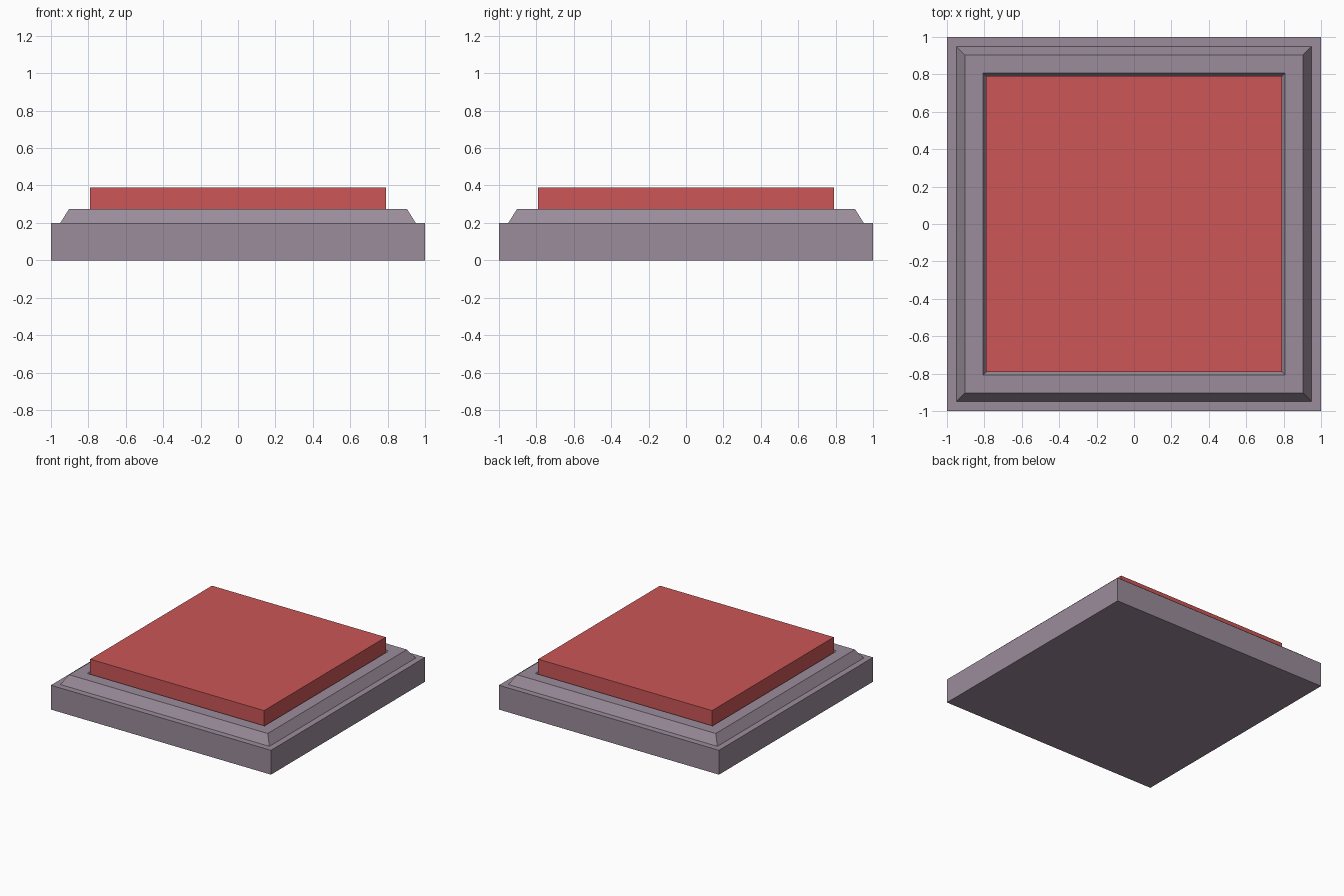
import bpy, bmesh

if "Cube" in bpy.data.objects:
    bpy.data.objects.remove(bpy.data.objects["Cube"])


def material(name, rgb):
    m = bpy.data.materials.new(name)
    m.diffuse_color = (*rgb, 1.0)
    m.use_nodes = True
    m.node_tree.nodes["Principled BSDF"].inputs["Base Color"].default_value = m.diffuse_color
    return m


def square_stack(name, profile, mat):
    """Closed solid made of square rings, each given as (half width, height)."""
    bm = bmesh.new()
    rings = [[bm.verts.new((sx * r, sy * r, z))
              for sx, sy in ((-1, -1), (1, -1), (1, 1), (-1, 1))]
             for r, z in profile]
    for a, b in zip(rings, rings[1:]):
        for i in range(4):
            j = (i + 1) % 4
            bm.faces.new((a[i], a[j], b[j], b[i]))
    bm.faces.new(rings[0][::-1])
    bm.faces.new(rings[-1])
    bmesh.ops.recalc_face_normals(bm, faces=bm.faces)
    me = bpy.data.meshes.new(name)
    bm.to_mesh(me)
    bm.free()
    me.materials.append(mat)
    ob = bpy.data.objects.new(name, me)
    bpy.context.collection.objects.link(ob)
    return ob


grey = material("mauve grey", (0.323, 0.262, 0.323))
red = material("button red", (0.604, 0.093, 0.093))

# Base slab with a raised bevelled rim and a sloped recess inside it
square_stack("base", [(1.0, 0.0), (1.0, 0.2), (0.95, 0.2), (0.903, 0.275),
                      (0.806, 0.275), (0.757, 0.2)], grey)

# Push plate sitting in the recess
square_stack("button_plate", [(0.79, 0.21), (0.79, 0.39)], red)
